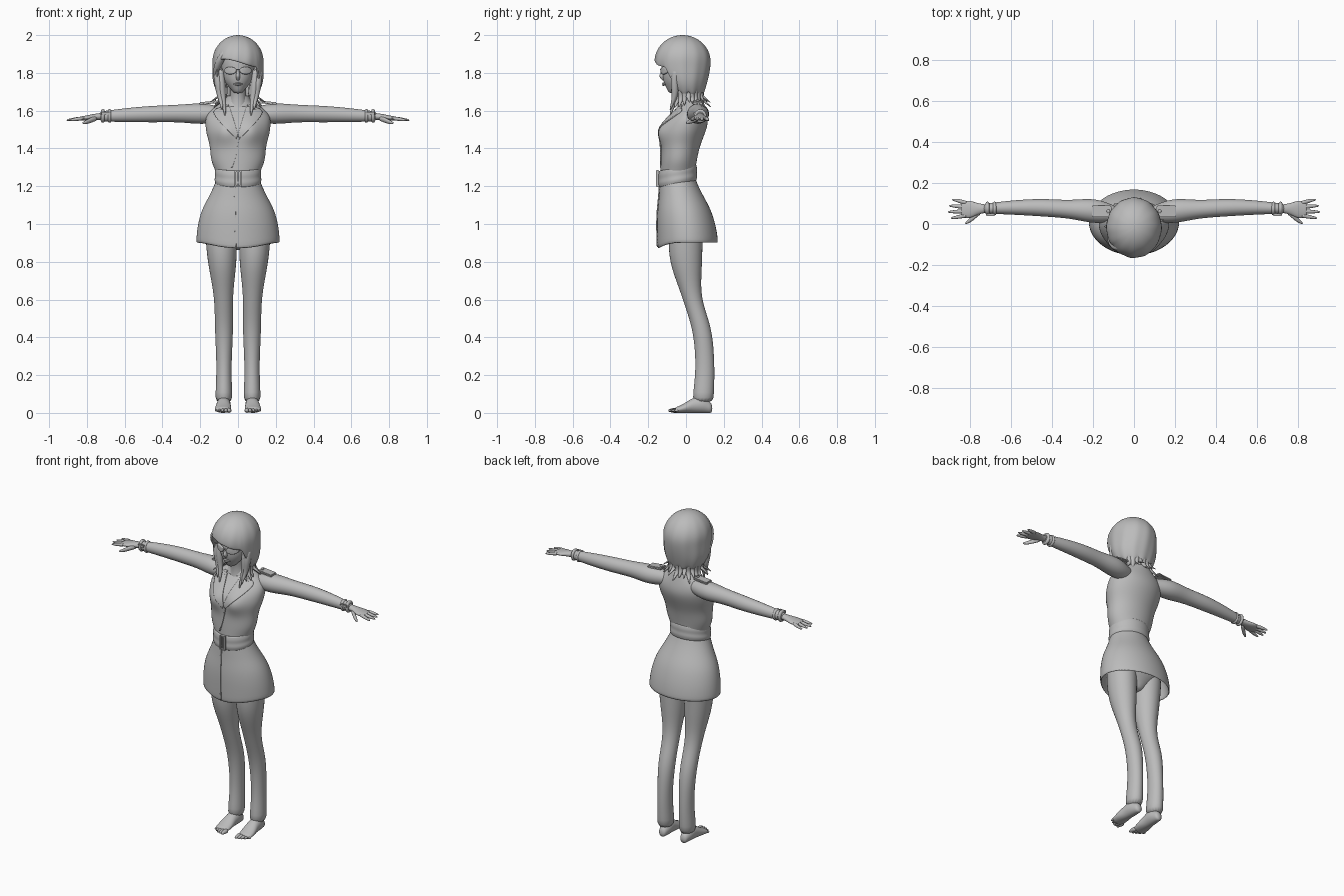
import bpy, bmesh, math, random
from mathutils import Vector

random.seed(4)
if "Cube" in bpy.data.objects:
    bpy.data.objects.remove(bpy.data.objects["Cube"])

shade = (.5, .5, .5, 1)
grey = bpy.data.materials.new("plain grey")
grey.use_nodes = True
grey.diffuse_color = shade
grey.node_tree.nodes["Principled BSDF"].inputs["Base Color"].default_value = shade


def finish(name, bm, mirror=False, subsurf=False, thickness=None, smooth=True):
    bmesh.ops.recalc_face_normals(bm, faces=bm.faces)
    mesh = bpy.data.meshes.new(name)
    bm.to_mesh(mesh)
    bm.free()
    mesh.materials.append(grey)
    if smooth:
        mesh.shade_smooth()
    part = bpy.data.objects.new(name, mesh)
    bpy.context.collection.objects.link(part)
    if mirror:
        part.modifiers.new("mirror", "MIRROR").use_mirror_merge = False
    if thickness:
        solid = part.modifiers.new("thickness", "SOLIDIFY")
        solid.thickness, solid.offset = thickness, -1
    if subsurf:
        part.modifiers.new("rounding", "SUBSURF")
    return part


def spline(values, f):
    """Smooth curve through evenly spaced values; a plain number stays constant."""
    if not isinstance(values, (tuple, list)):
        return values
    padded = [values[0], *values, values[-1]]
    last = len(values) - 1
    i = min(int(f * last), last - 1)
    t = f * last - i
    a, b, c, d = padded[i:i + 4]
    return b + t / 2 * (c - a + t * (2 * a - 5 * b + 4 * c - d + t * (3 * (b - c) + d - a)))


def loft(name, axis, span, u, v, ru, rv=None, sides=16, steps=10, warp=None, cap=True, **options):
    """Tube along an axis: u and v are the centre, ru and rv the radii, on the other two axes."""
    bm = bmesh.new()
    grow = 3 / (2 + math.cos(math.tau / sides))
    rings = []
    for step in range(steps + 1):
        f = step / steps
        along = span[0] + (span[1] - span[0]) * f
        cu, cv, wide, deep = [spline(s, f) for s in (u, v, ru, rv or ru)]
        ring = []
        for i in range(sides):
            angle = math.tau * i / sides
            p = cu + wide * grow * math.cos(angle), cv + deep * grow * math.sin(angle)
            co = Vector({"x": (along, *p), "y": (p[0], along, p[1]), "z": (*p, along)}[axis])
            if warp:
                warp(co)
            ring.append(bm.verts.new(co))
        rings.append(ring)
    for low, high in zip(rings, rings[1:]):
        for i in range(sides):
            j = (i + 1) % sides
            bm.faces.new((low[i], low[j], high[j], high[i]))
    if cap:
        bm.faces.new(rings[0])
        bm.faces.new(rings[-1])
    return finish(name, bm, subsurf=True, **options)


def panel(name, target, inner, outer, mirror=False, cuts=16):
    """Thin cloth strip between two x/z edges, laid on the front of a target."""
    bm = bmesh.new()
    grid = []
    for row in range(cuts + 1):
        ends = [Vector([spline(axis, row / cuts) for axis in (xs, -.4, zs)]) for xs, zs in (inner, outer)]
        grid.append([bm.verts.new(ends[0].lerp(ends[1], col / cuts)) for col in range(cuts + 1)])
    for low, high in zip(grid, grid[1:]):
        for j in range(cuts):
            bm.faces.new((low[j], low[j + 1], high[j + 1], high[j]))
    part = finish(name, bm, mirror=mirror)
    lay = part.modifiers.new("lay on", "SHRINKWRAP")
    lay.target, lay.wrap_method, lay.wrap_mode = target, "PROJECT", "ABOVE_SURFACE"
    lay.use_project_y, lay.offset = True, .002
    solid = part.modifiers.new("thickness", "SOLIDIFY")
    solid.thickness, solid.offset = .007, 0


def block(name, position, size, mirror=False, tilt=0):
    bm = bmesh.new()
    bmesh.ops.create_cube(bm, size=1)
    for vert in bm.verts:
        vert.co *= Vector(size)
        vert.co.z += tilt * vert.co.x
        vert.co += Vector(position)
    bmesh.ops.bevel(bm, geom=bm.edges[:], offset=min(size) * .3, segments=2, affect="EDGES")
    finish(name, bm, mirror=mirror, smooth=False)


# Warps: bust, skirt hem dip, belt tilt, glasses curve
def bust(co):
    if co.y < -.03:
        co.y -= .03 * math.exp(-((abs(co.x) - .07) / .05) ** 2 - ((co.z - 1.49) / .06) ** 2)


def hem_dip(co):
    if co.z < .95:
        co.z -= .03 * max(0, -co.y / .15) ** 3


def belt_tilt(co):
    co.z += .17 * (co.y + .045)


def wrap_face(co):
    co.y += 6 * co.x ** 2


# Jacket with lapels, overlap seam and collar
torso = loft("jacket", "z", (1.25, 1.67), u=0, v=(-.045, -.02, .04), ru=(.11, .14, .15, .17, .16, .06),
             rv=(.09, .1, .115, .05), sides=32, steps=16, warp=bust)
panel("lapel", torso, inner=((.045, .03, 0), (1.62, 1.57, 1.47)), outer=((.08, .125, .01), (1.62, 1.58, 1.45)), mirror=True)
panel("collar_wing", torso, inner=((.05, .06), (1.63, 1.6)), outer=((.07, .105), (1.63, 1.605)), mirror=True)
seam, seam_height = (.01, -.012, -.035), (1.46, 1.3)
panel("jacket_overlap", torso, inner=(seam, seam_height), outer=([x + .006 for x in seam], seam_height))
loft("collar", "z", (1.62, 1.68), u=0, v=.025, ru=(.09, .07, .06), rv=(.07, .06, .055), cap=False, thickness=.008)

# Flared coat skirt
skirt = loft("coat_skirt", "z", (1.25, .9), u=0, v=(-.045, -.01, .01), ru=(.11, .145, .19, .213, .221),
             rv=(.092, .113, .14, .155, .16), sides=32, warp=hem_dip, cap=False, thickness=.01)
panel("skirt_overlap", skirt, inner=((-.02, -.016), (1.2, .88)), outer=((-.014, -.009), (1.2, .88)))

# Belt and buckle
loft("belt", "z", (1.21, 1.3), u=0, v=-.044, ru=(.118, .124, .121, .122, .118), rv=(.098, .103, .101, .102, .098),
     sides=32, warp=belt_tilt, cap=False, thickness=.012)
for side in (-1, 1):
    block("buckle_side", (side * .014, -.15, 1.24), (.008, .016, .09))
    block("buckle_bar", (0, -.15, 1.24 + side * .04), (.034, .016, .008))
block("buckle_pin", (0, -.15, 1.24), (.006, .012, .08))

# Shoulder straps
block("shoulder_strap", (.158, .062, 1.642), (.095, .055, .014), mirror=True, tilt=-.1)
loft("strap_button", "z", (1.648, 1.66), u=.125, v=.062, ru=.009, sides=8, steps=2, mirror=True)

# Sleeves and wrist straps
loft("sleeve", "x", (.04, .74), u=(.045, .062, .072, .08, .08, .075), v=(1.58, 1.585, 1.58, 1.57),
     ru=(.025, .058, .045, .042, .034, .024), rv=(.03, .054, .046, .043, .036, .026), steps=14, mirror=True)
for x in (.68, .715):
    loft("wrist_strap", "x", (x - .011, x + .011), u=.076, v=1.572, ru=(.026, .033, .033, .026),
         rv=(.03, .036, .036, .03), steps=4, mirror=True)
block("wrist_buckle", (.7, .045, 1.585), (.045, .012, .018), mirror=True)

# Hands
loft("palm", "x", (.72, .845), u=(.075, .07), v=(1.57, 1.558), ru=(.02, .028, .042, .037),
     rv=(.018, .016, .013, .009), mirror=True)
for finger, tip in enumerate((.895, .909, .904, .888)):
    y = .041 + .021 * finger
    loft("finger", "x", (.815, tip), u=(y, y + .009 * finger - .012), v=(1.56, 1.55),
         ru=(.009, .01, .008, .004), sides=8, steps=5, mirror=True)
loft("thumb", "x", (.745, .825), u=(.062, .042, .02, .003), v=(1.56, 1.534), ru=(.012, .014, .012, .005),
     sides=8, steps=5, mirror=True)

# Trousers
loft("pelvis", "z", (.86, 1.2), u=0, v=(.01, 0, -.04), ru=(.03, .165, .15, .11), rv=(.04, .1, .1, .08))
loft("trouser_leg", "z", (.05, 1), u=(.075, .075, .09), v=(.09, .1, .085, .03, 0, 0),
     ru=(.045, .04, .047, .051, .076, .085), rv=(.056, .05, .05, .053, .085, .09), steps=16, mirror=True)

# Bare feet
arch = (.024, .043, .04, .025, .014)
loft("foot", "y", (.14, -.06), u=(.073, .08), v=arch, ru=(.02, .035, .037, .043, .04), rv=arch, mirror=True)
for toe in range(5):
    x, r = .047 + .017 * toe, .0125 - .0015 * toe
    loft("toe", "y", (-.04, .002 * toe ** 2 - .095), u=x, v=.013, ru=(r, r, r / 2), sides=8, steps=4, mirror=True)

# Neck, face, nose, mouth
loft("neck", "z", (1.5, 1.76), u=0, v=(-.01, .005, -.01), ru=(.08, .06, .042, .045), rv=(.07, .055, .045, .05))
loft("head", "z", (1.69, 1.95), u=0, v=(-.07, -.035, -.027, -.02, -.02), ru=(.02, .073, .086, .09, .05),
     rv=(.02, .084, .097, .1, .06), sides=24)
loft("nose", "z", (1.76, 1.82), u=0, v=(-.12, -.125, -.117), ru=(.006, .012, .008, .006), rv=(.006, .016, .012, .008), sides=8)
for z in (1.745, 1.736):
    loft("lip", "x", (-.024, .024), u=(-.108, -.12, -.108), v=(1.741, z, 1.741), ru=(.002, .008, .002),
         rv=(.002, .005, .002), sides=8, steps=6)

# Glasses
loft("lens", "y", (-.12, -.139), u=.041, v=1.812, ru=(.03, .034, .03), rv=(.018, .021, .017), steps=3, mirror=True, warp=wrap_face)
block("glasses_bridge", (0, -.135, 1.818), (.024, .008, .006))
block("glasses_arm", (.083, -.05, 1.82), (.006, .11, .008), mirror=True)


# Bobbed hair: a shell whose lower edge opens round the face
def hair_size(z):
    if z > 1.86:
        f = math.sqrt(max(0, 1 - ((z - 1.86) / .14) ** 2))
        return -.018, .135 * f, .148 * f
    f = min(1, (1.86 - z) / .18) ** 1.6
    return .022 * f - .018, .135 - .035 * f + .012 * math.sin(f * math.pi), .148 - .062 * f


bm = bmesh.new()
count, steps = 72, 18
crown = bm.verts.new((0, -.018, 2))
columns = []
for i in range(count):
    angle = math.tau * i / count
    from_front = min(angle, math.tau - angle)
    side = min(1, max(0, (from_front - .87) / .28))
    fringe = 1.85 + .022 * math.sin(2 * angle + 2.8)
    bottom = fringe * (1 - side) + side * (1.685 + .01 * math.sin(angle * 12))
    column = []
    for s in range(1, steps + 1):
        f = s / steps
        z = 2 - (2 - bottom) * (1 - math.cos(f * math.pi / 2))
        cy, rx, ry = hair_size(z)
        ripple = 1 + .012 * f * math.sin(angle * 12 + 3 * f)
        column.append(bm.verts.new((rx * ripple * math.sin(angle), cy - ry * ripple * math.cos(angle), z)))
    columns.append(column)
for left, right in zip(columns, columns[1:] + columns[:1]):
    bm.faces.new((crown, left[0], right[0]))
    for s in range(steps - 1):
        bm.faces.new((left[s], left[s + 1], right[s + 1], right[s]))
finish("hair", bm, subsurf=True, thickness=.012)

# Flicked ends round the neck, front strands and swept fringe
taper = (.02, .021, .015, .003)
for i in range(19):
    angle = 1 + (math.tau - 2) * i / 18
    flick, tip = random.uniform(.01, .05), random.uniform(1.61, 1.65)
    loft("hair_flick", "z", (1.76, tip), u=[r * math.sin(angle) for r in (.1, .092, .09, .1 + flick)],
         v=[-r * math.cos(angle) for r in (.08, .078, .08, .09 + flick)], ru=taper, sides=8, steps=8)
for x, tip in ((.1, 1.6), (.084, 1.57)):
    loft("front_strand", "z", (1.82, tip), u=(x + .01, x, x - .016), v=(-.055, -.06, -.06, -.085),
         ru=taper, sides=8, steps=8, mirror=True)
loft("swept_fringe", "z", (1.96, 1.77), u=(-.045, -.08, -.108, -.125), v=(-.1, -.112, -.085, -.055),
     ru=(.006, .02, .02, .004), sides=8, steps=8)
